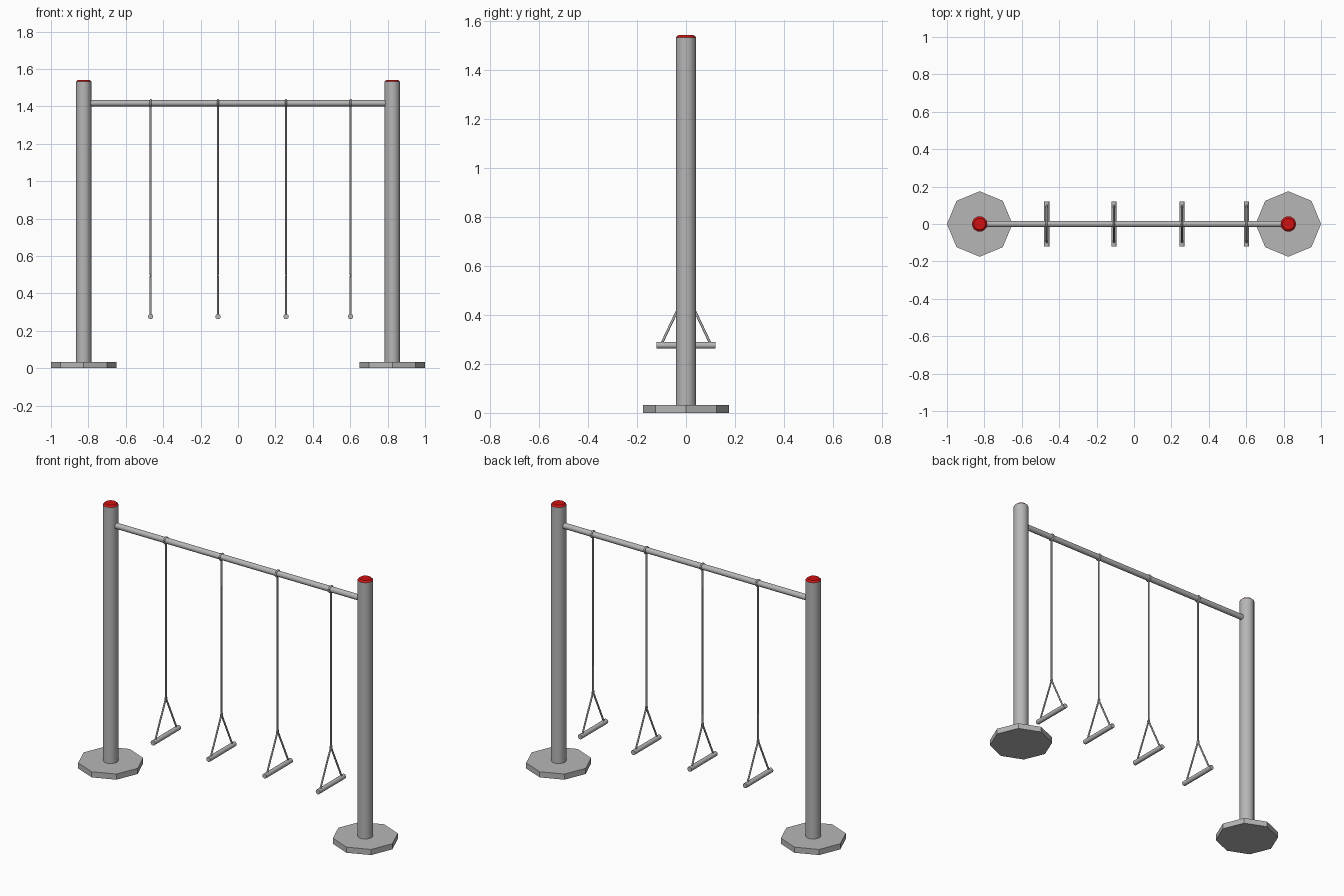
import bpy, math
from mathutils import Vector

if "Cube" in bpy.data.objects:
    bpy.data.objects.remove(bpy.data.objects["Cube"])


def material(name, rgb):
    m = bpy.data.materials.new(name)
    m.diffuse_color = (*rgb, 1)
    m.use_nodes = True
    m.node_tree.nodes["Principled BSDF"].inputs["Base Color"].default_value = m.diffuse_color
    return m


GREY = material("steel grey", (0.47, 0.47, 0.47))
RED = material("cap red", (0.64, 0.006, 0.006))


def finish(name, mat, smooth):
    ob = bpy.context.object
    ob.name = name
    ob.data.materials.append(mat)
    if smooth:
        bpy.ops.object.shade_smooth_by_angle(angle=math.radians(50))
    return ob


def rod(name, a, b, r, sides=16, mat=GREY, r2=None, smooth=True):
    """Cylinder or cone frustum from point a to point b."""
    a, b = Vector(a), Vector(b)
    d = b - a
    bpy.ops.mesh.primitive_cone_add(
        vertices=sides, radius1=r, radius2=r if r2 is None else r2,
        depth=d.length, location=(a + b) / 2,
        rotation=d.to_track_quat('Z', 'Y').to_euler())
    return finish(name, mat, smooth)


def ring(name, loc, major, minor, rot):
    bpy.ops.mesh.primitive_torus_add(
        location=loc, rotation=rot, major_radius=major, minor_radius=minor,
        major_segments=20, minor_segments=8)
    return finish(name, GREY, True)


BAR_Z, APEX_Z, GRIP_Z = 1.417, 0.493, 0.276

# Two posts with octagonal feet and red caps
for side, x in (("left", -0.825), ("right", 0.825)):
    foot = rod(side + "_foot", (x, 0, 0), (x, 0, 0.033), 0.175, 8, smooth=False)
    rod(side + "_post", (x, 0, 0.03), (x, 0, 1.533), 0.041, 20)
    rod(side + "_cap", (x, 0, 1.533), (x, 0, 1.542), 0.041, 20, RED, 0.031, False)

# Top crossbar
rod("crossbar", (-0.82, 0, BAR_Z), (0.82, 0, BAR_Z), 0.0165)

# Four hanging trapeze handles
for i, x in enumerate((-0.467, -0.107, 0.257, 0.602), 1):
    n = f"trapeze_{i}_"
    ring(n + "bar_ring", (x, 0, BAR_Z), 0.0175, 0.005, (0, math.pi / 2, 0))
    rod(n + "rope", (x, 0, APEX_Z + 0.005), (x, 0, BAR_Z - 0.017), 0.005, 8)
    ring(n + "link", (x, 0, APEX_Z), 0.007, 0.004, (0, math.pi / 2, 0))
    for s in (-1, 1):
        rod(n + "strand", (x, 0, APEX_Z), (x, s * 0.1, GRIP_Z + 0.006), 0.005, 8)
    rod(n + "grip", (x, -0.121, GRIP_Z), (x, 0.121, GRIP_Z), 0.014)
